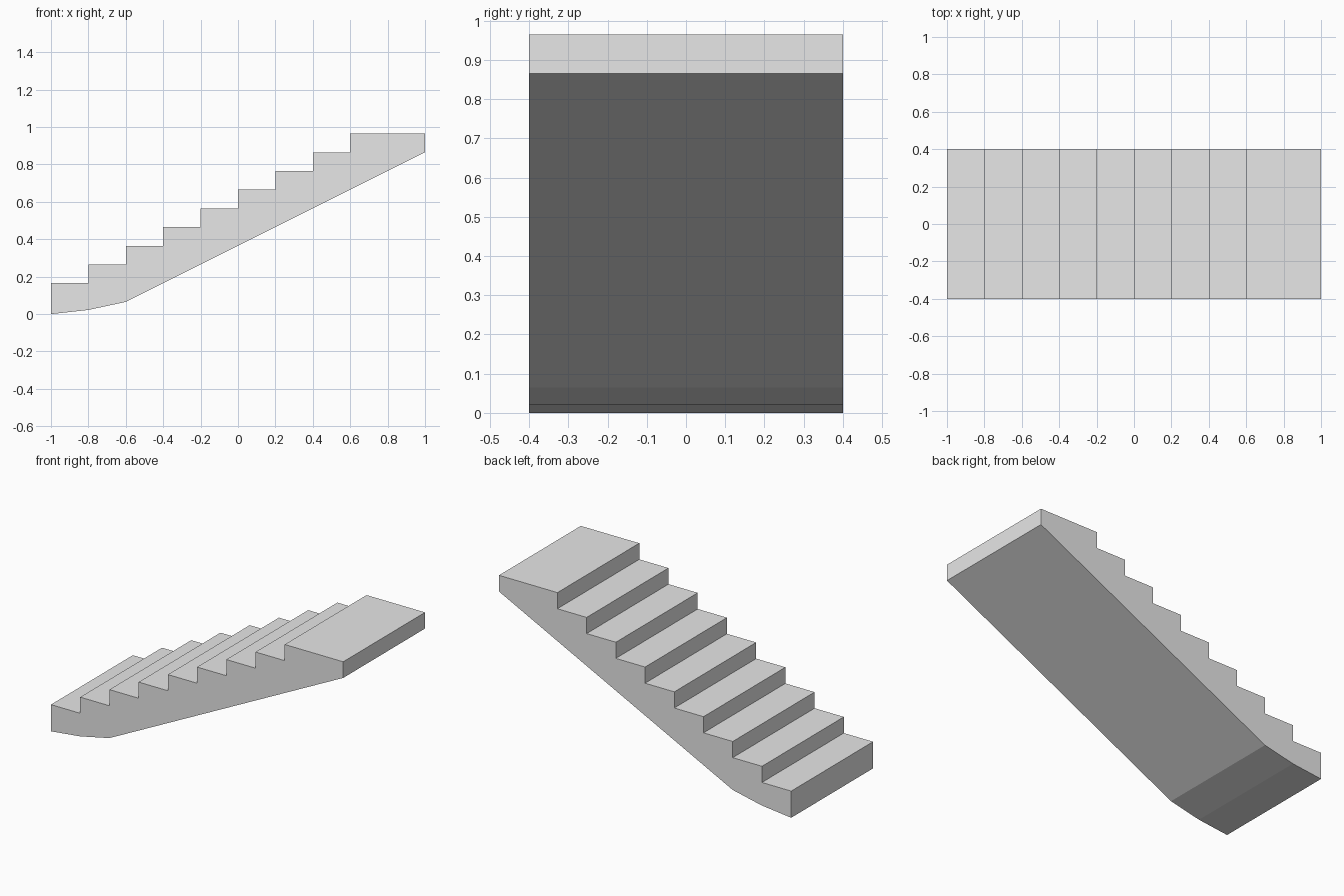
import bpy
import bmesh

cube = bpy.data.objects.get("Cube")
if cube:
    bpy.data.objects.remove(cube, do_unlink=True)

STEPS = 8
TREAD, RISE = 0.2, 0.1
FIRST_TOP = 0.165
HALF_WIDTH = 0.4

# Plain grey material
grey = bpy.data.materials.new("light_grey")
grey.use_nodes = True
colour = (0.8, 0.8, 0.8, 1)
grey.diffuse_color = colour
grey.node_tree.nodes["Principled BSDF"].inputs["Base Color"].default_value = colour

# Sloping underside, curving flat towards the foot
profile = [(-1, 0), (-0.8, 0.022), (-0.6, 0.065), (1, 0.865)]

# Landing, then the treads and risers down to the foot
profile.append((1, FIRST_TOP + STEPS * RISE))
for i in range(STEPS, 0, -1):
    x = -1 + i * TREAD
    top = FIRST_TOP + i * RISE
    profile += [(x, top), (x, top - RISE)]
profile.append((-1, FIRST_TOP))

# Extrude the side profile across the width
bm = bmesh.new()
side = bm.faces.new([bm.verts.new((x, -HALF_WIDTH, z)) for x, z in profile])
extruded = bmesh.ops.extrude_face_region(bm, geom=[side], use_keep_orig=True)
verts = [v for v in extruded["geom"] if isinstance(v, bmesh.types.BMVert)]
bmesh.ops.translate(bm, verts=verts, vec=(0, 2 * HALF_WIDTH, 0))
bmesh.ops.recalc_face_normals(bm, faces=bm.faces)

mesh = bpy.data.meshes.new("stair_flight")
bm.to_mesh(mesh)
bm.free()
mesh.materials.append(grey)
stairs = bpy.data.objects.new("stair_flight", mesh)
bpy.context.collection.objects.link(stairs)
